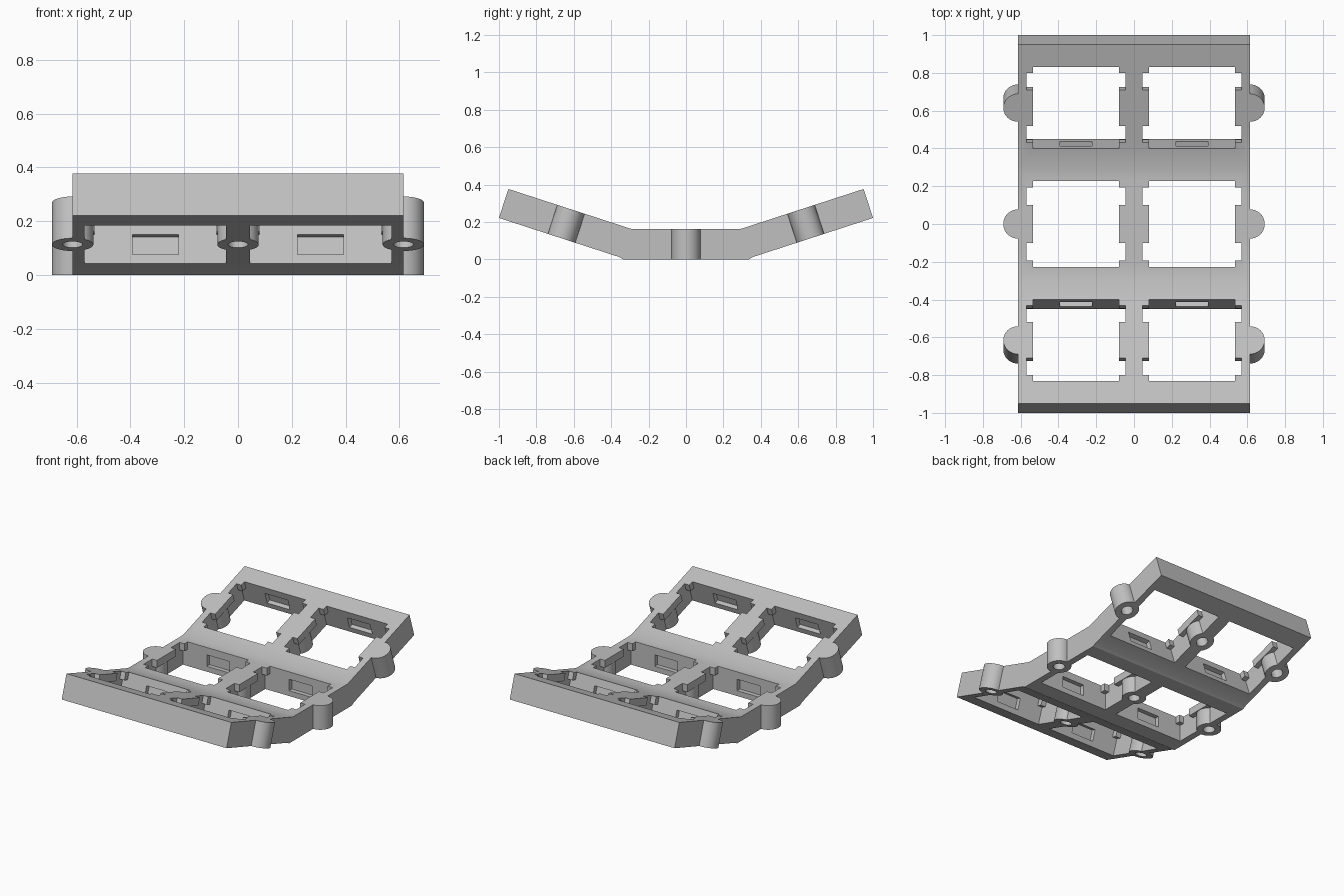
import bpy, bmesh, math
from mathutils import Matrix, Vector

if "Cube" in bpy.data.objects:
    bpy.data.objects.remove(bpy.data.objects["Cube"])

T = 0.163            # plate height
TILT = math.radians(18)
HALF_X = 0.615
KEY_X = 0.307        # key opening centre
PLATE = 0.05         # thin lip round each opening

grey = bpy.data.materials.new("light grey")
grey.diffuse_color = (0.53, 0.53, 0.53, 1)
grey.use_nodes = True
grey.node_tree.nodes["Principled BSDF"].inputs["Base Color"].default_value = grey.diffuse_color


def make(name, bm):
    bmesh.ops.recalc_face_normals(bm, faces=bm.faces)
    me = bpy.data.meshes.new(name)
    bm.to_mesh(me)
    bm.free()
    me.materials.append(grey)
    ob = bpy.data.objects.new(name, me)
    bpy.context.collection.objects.link(ob)
    return ob


def row_frame(s):
    """Frame at the top centre of the front (-1), middle (0) or back (1) row."""
    return (Matrix.Translation((0, 0.615 * s, 0.268 if s else T))
            @ Matrix.Rotation(s * TILT, 4, 'X'))


def box(bm, frame, lo, hi):
    lo, hi = Vector(lo), Vector(hi)
    m = frame @ Matrix.Translation((lo + hi) / 2) @ Matrix.Diagonal((*(hi - lo), 1))
    bmesh.ops.create_cube(bm, size=1, matrix=m)


def cylinder(bm, frame, x, r, z0, z1):
    m = frame @ Matrix.Translation((x, 0, (z0 + z1) / 2))
    bmesh.ops.create_cone(bm, cap_ends=True, segments=48, radius1=r, radius2=r,
                          depth=z1 - z0, matrix=m)


def combine(target, bm, operation, name):
    helper = make(name, bm)
    helper.hide_render = True
    mod = target.modifiers.new(name, 'BOOLEAN')
    mod.operation, mod.object, mod.solver = operation, helper, 'EXACT'
    mod.use_self = True
    bpy.context.view_layer.objects.active = target
    bpy.ops.object.modifier_apply(modifier=name)
    bpy.data.objects.remove(helper)


# Bent frame body: side profile swept across x
back = row_frame(1)
top_out = back @ Vector((0, 0.352, 0))
low_out = back @ Vector((0, 0.352, -T))
low_in = back @ Vector((0, -0.325, -T))
half = [(0.335, 0), (low_in.y, low_in.z), (low_out.y, low_out.z),
        (top_out.y, top_out.z), (0.615 - (0.268 - T) / math.tan(TILT), T)]
profile = half + [(-y, z) for y, z in reversed(half)]
bm = bmesh.new()
face = bm.faces.new([bm.verts.new((-HALF_X, y, z)) for y, z in profile])
ext = bmesh.ops.extrude_face_region(bm, geom=[face])
bmesh.ops.translate(bm, vec=(2 * HALF_X, 0, 0),
                    verts=[v for v in ext['geom'] if isinstance(v, bmesh.types.BMVert)])
body = make("key_frame", bm)

rows = [row_frame(s) for s in (-1, 0, 1)]
W, D = 0.2275, 0.2275      # key opening half sizes
WIDE = 0.263               # half width of cavity and notches

# Wide cavities below the lip
bm = bmesh.new()
for f in rows:
    for x in (-KEY_X, KEY_X):
        box(bm, f, (x - WIDE, -D, -T - 0.1), (x + WIDE, D, -PLATE))
combine(body, bm, 'DIFFERENCE', "cavity_cutter")

# Screw bosses
bm = bmesh.new()
for f in rows:
    for x in (-HALF_X, 0, HALF_X):
        cylinder(bm, f, x, 0.077, -T, 0)
combine(body, bm, 'UNION', "screw_bosses")

# Square key openings through the lip
bm = bmesh.new()
for f in rows:
    for x in (-KEY_X, KEY_X):
        box(bm, f, (x - W, -D, -T - 0.1), (x + W, D, 0.1))
combine(body, bm, 'DIFFERENCE', "opening_cutter")

# Side notches in the lip
bm = bmesh.new()
for f in rows:
    for x in (-KEY_X, KEY_X):
        for s in (-1, 1):
            y0, y1 = sorted((s * 0.1, s * 0.193))
            box(bm, f, (x - WIDE, y0, -PLATE - 0.03), (x + WIDE, y1, 0.1))
combine(body, bm, 'DIFFERENCE', "notch_cutter")

# Clip slots in the end walls and blind screw holes from below
bm = bmesh.new()
for f in rows:
    for x in (-KEY_X, KEY_X):
        box(bm, f, (x - 0.085, -D - 0.03, -0.127), (x + 0.085, D + 0.03, -PLATE))
    for x in (-HALF_X, 0, HALF_X):
        cylinder(bm, f, x, 0.037, -T - 0.05, -0.05)
combine(body, bm, 'DIFFERENCE', "slot_and_hole_cutter")

bpy.ops.object.select_all(action='DESELECT')
body.select_set(True)
bpy.context.view_layer.objects.active = body
bpy.ops.object.shade_smooth_by_angle(angle=math.radians(30))
